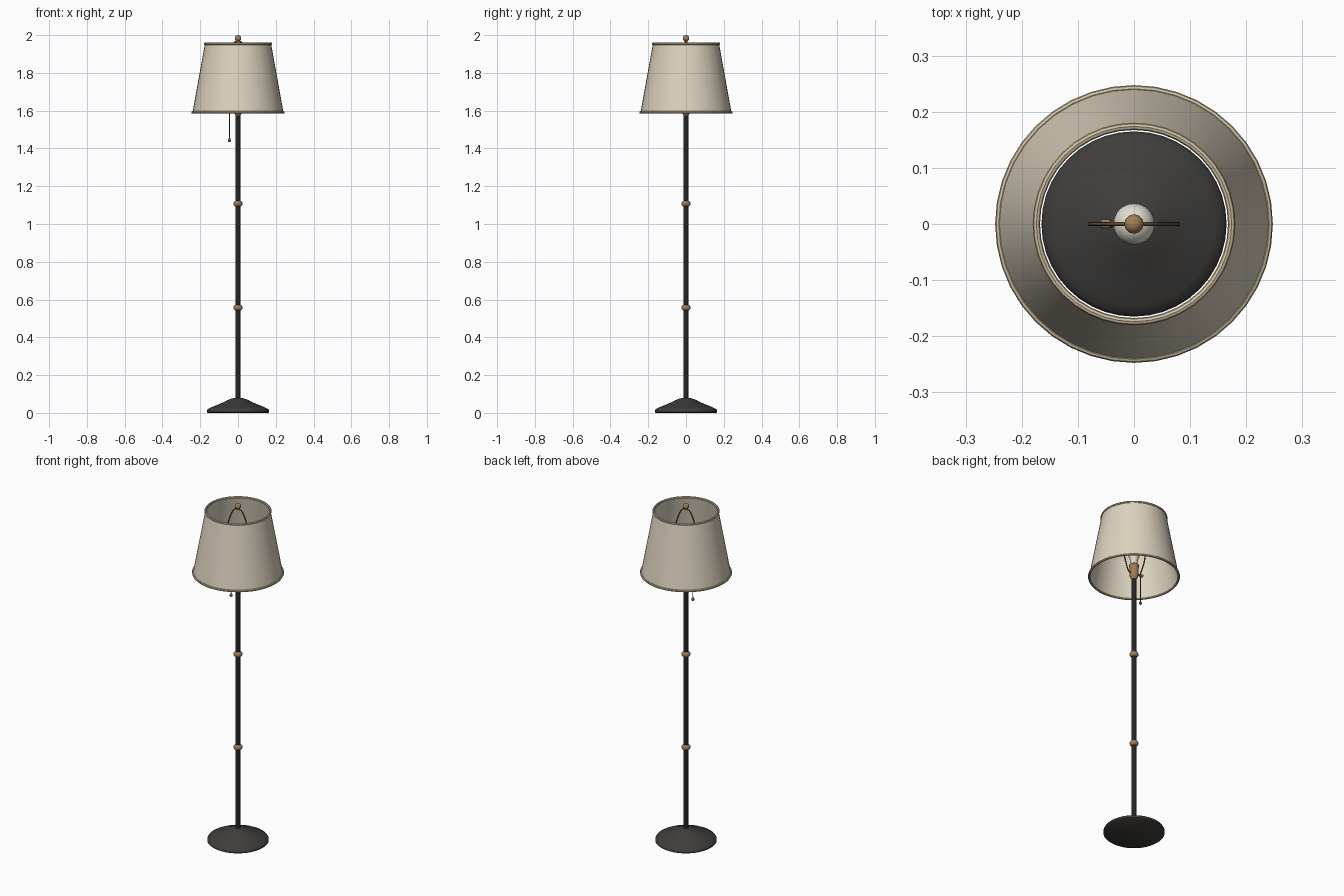
import bpy, bmesh, math
from mathutils import Vector

if "Cube" in bpy.data.objects:
    bpy.data.objects.remove(bpy.data.objects["Cube"])


def material(name, rgb):
    m = bpy.data.materials.new(name)
    m.diffuse_color = (*rgb, 1)
    m.use_nodes = True
    m.node_tree.nodes["Principled BSDF"].inputs["Base Color"].default_value = m.diffuse_color
    return m


IRON = material("dark_iron", (0.05, 0.046, 0.042))
BLACK = material("black_pole", (0.018, 0.018, 0.018))
BRASS = material("brass", (0.36, 0.21, 0.09))
BRONZE = material("aged_bronze", (0.14, 0.09, 0.045))
LINEN = material("linen", (0.72, 0.65, 0.52))
TRIM = material("trim", (0.62, 0.52, 0.36))
GLASS = material("bulb_glass", (0.75, 0.72, 0.63))


def lathe(name, profile, mat, segs=32, closed=False, loc=(0, 0, 0), rot=(0, 0, 0)):
    """Spin an (r, z) profile about z; open ends are capped."""
    bm = bmesh.new()
    rings = []
    for r, z in profile:
        rings.append([bm.verts.new((r * math.cos(2 * math.pi * i / segs),
                                    r * math.sin(2 * math.pi * i / segs), z))
                      for i in range(segs)])
    pairs = list(zip(rings, rings[1:]))
    if closed:
        pairs.append((rings[-1], rings[0]))
    else:
        bm.faces.new(rings[0][::-1])
        bm.faces.new(rings[-1])
    for a, b in pairs:
        for i in range(segs):
            j = (i + 1) % segs
            bm.faces.new((a[i], a[j], b[j], b[i]))
    bmesh.ops.recalc_face_normals(bm, faces=bm.faces)
    me = bpy.data.meshes.new(name)
    bm.to_mesh(me)
    bm.free()
    ob = bpy.data.objects.new(name, me)
    ob.location, ob.rotation_euler = loc, rot
    me.materials.append(mat)
    bpy.context.collection.objects.link(ob)
    bpy.ops.object.select_all(action='DESELECT')
    bpy.context.view_layer.objects.active = ob
    ob.select_set(True)
    bpy.ops.object.shade_smooth_by_angle(angle=math.radians(40))
    return ob


def arc(cr, cz, rad, a0, a1, n, squash=1.0):
    """Arc of profile points, angles in degrees."""
    pts = []
    for i in range(n + 1):
        a = math.radians(a0 + (a1 - a0) * i / n)
        pts.append((max(cr + rad * math.cos(a), 0.0005), cz + rad * squash * math.sin(a)))
    return pts


# Weighted base
lathe("base", [(0.16, 0), (0.165, 0.004), (0.165, 0.012), (0.16, 0.02), (0.145, 0.028),
               (0.11, 0.042), (0.08, 0.055), (0.055, 0.068), (0.035, 0.076), (0.014, 0.08)], IRON, 40)

# Pole and its two brass collars
lathe("pole", [(0.013, 0.07), (0.013, 1.59)], BLACK, 20)
for name, z in (("lower_collar", 0.557), ("upper_collar", 1.108)):
    lathe(name, [(0.013, z - 0.017)] + arc(0.008, z, 0.016, -75, 75, 8) + [(0.013, z + 0.017)], BRASS, 24)

# Socket, bulb
lathe("socket", [(0.013, 1.575), (0.019, 1.585), (0.025, 1.6), (0.025, 1.65),
                 (0.027, 1.653), (0.027, 1.66), (0.022, 1.665)], BRASS, 24)
lathe("bulb", [(0.018, 1.66), (0.02, 1.69), (0.029, 1.715)] + arc(0, 1.745, 0.037, -25, 90, 9), GLASS, 24)

# Pull switch, chain and bead
lathe("switch_stem", [(0.005, 0), (0.005, 0.022), (0.008, 0.022), (0.008, 0.038)], BRASS, 16,
      loc=(-0.021, 0, 1.615), rot=(0, -math.pi / 2, 0))
lathe("pull_chain", [(0.0018, 1.445), (0.0018, 1.612)], BRONZE, 8, loc=(-0.045, 0, 0))
lathe("chain_bead", arc(0, 1.443, 0.008, -90, 60, 8, 1.2) + [(0.002, 1.458)], BRONZE, 16, loc=(-0.045, 0, 0))

# Harp wire
side = [(0.02, 1.605), (0.036, 1.612), (0.055, 1.655), (0.074, 1.72), (0.079, 1.78),
        (0.07, 1.845), (0.054, 1.9), (0.034, 1.945), (0.016, 1.964)]
path = [(-x, z) for x, z in side] + [(0, 1.967)] + side[::-1]
cu = bpy.data.curves.new("harp", 'CURVE')
cu.dimensions = '3D'
cu.bevel_depth = 0.0035
cu.bevel_resolution = 2
cu.resolution_u = 4
cu.use_fill_caps = True
sp = cu.splines.new('BEZIER')
sp.bezier_points.add(len(path) - 1)
for p, (x, z) in zip(sp.bezier_points, path):
    p.co = Vector((x, 0, z))
    p.handle_left_type = p.handle_right_type = 'AUTO'
cu.materials.append(BRONZE)
bpy.context.collection.objects.link(bpy.data.objects.new("harp", cu))

# Finial
lathe("finial", [(0.009, 1.962), (0.009, 1.969)] + arc(0, 1.983, 0.017, -60, 90, 10), BRASS, 24)

# Thin-walled shade with rolled trim rings
lathe("shade", [(0.241, 1.59), (0.175, 1.955), (0.172, 1.955), (0.238, 1.59)], LINEN, 40, closed=True)
for name, r, z in (("bottom_trim", 0.241, 1.591), ("top_trim", 0.174, 1.954)):
    lathe(name, arc(r, z, 0.0065, 0, 315, 7), TRIM, 40, closed=True)
